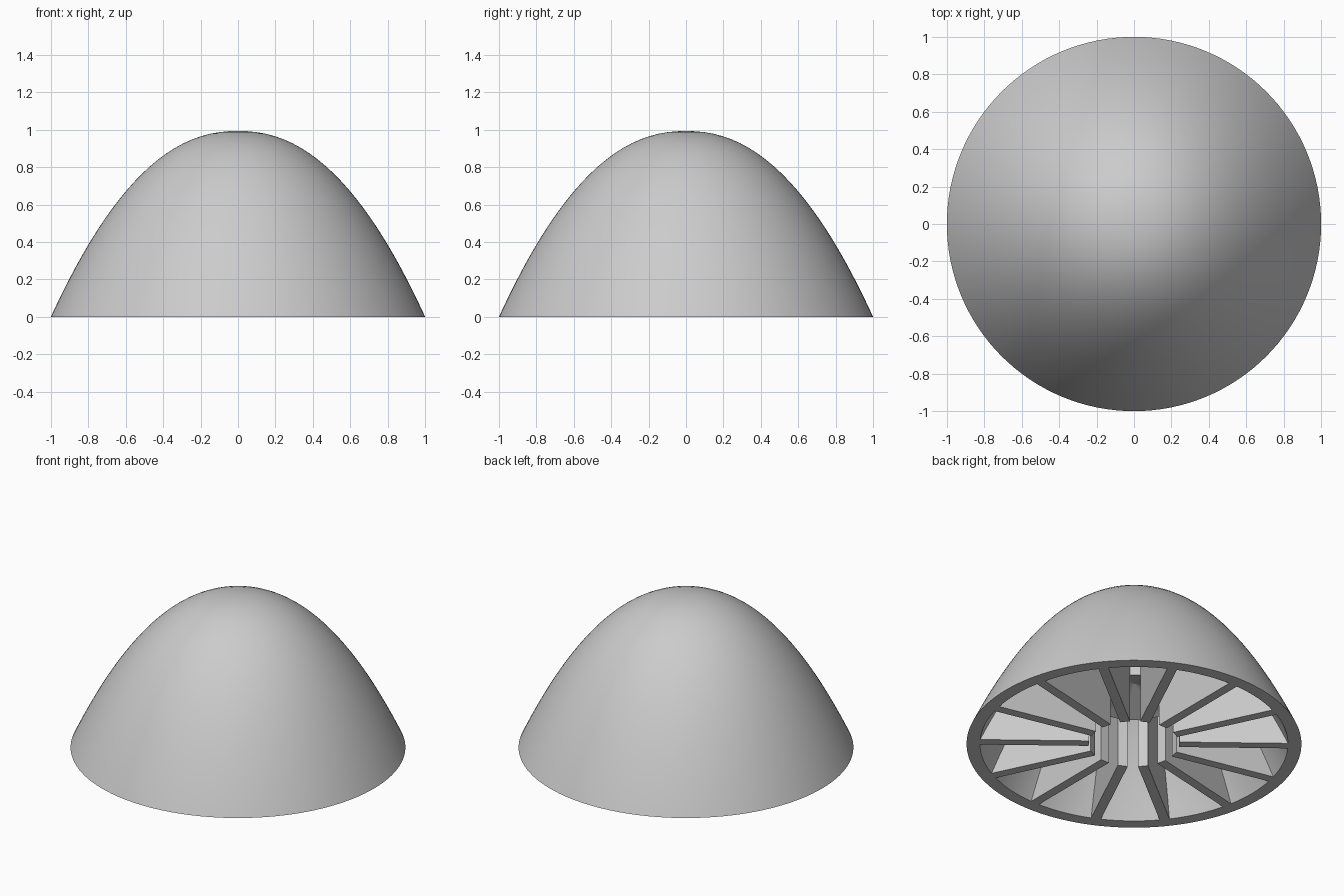
import bpy, bmesh, math
from mathutils import Matrix

cube = bpy.data.objects.get("Cube")
if cube:
    bpy.data.objects.remove(cube, do_unlink=True)

HEIGHT = 0.993
INNER = 0.92        # inner skin relative to the outer skin
RIBS = 14
RIB_START = 0.27
RIB_WIDTH = 0.06
STEP = 2 * math.pi / RIBS

grey = bpy.data.materials.new("light_grey")
grey.use_nodes = True
colour = (0.6, 0.6, 0.6, 1)
grey.diffuse_color = colour
grey.node_tree.nodes["Principled BSDF"].inputs["Base Color"].default_value = colour


def dome_height(r, scale=1.0):
    return scale * HEIGHT * (1 - (r / scale) ** 2.2)


def skin(scale, steps=32):
    """Profile points from the tip down to the base."""
    radii = [scale * math.sin(math.pi / 2 * i / steps) for i in range(steps + 1)]
    return [(r, dome_height(r, scale)) for r in radii]


def turn_profile(profile, sides, start=0.0):
    """Spin an (r, z) profile around the upright axis."""
    bm = bmesh.new()
    verts = [bm.verts.new((r * math.cos(start), r * math.sin(start), z))
             for r, z in profile]
    edges = [bm.edges.new(pair) for pair in zip(verts, verts[1:])]
    bmesh.ops.spin(bm, geom=verts + edges, cent=(0, 0, 0), axis=(0, 0, 1),
                   angle=2 * math.pi, steps=sides, use_merge=True)
    bmesh.ops.remove_doubles(bm, verts=bm.verts, dist=1e-5)
    return bm


def add_object(name, bm, smooth=False):
    bmesh.ops.recalc_face_normals(bm, faces=bm.faces)
    mesh = bpy.data.meshes.new(name)
    bm.to_mesh(mesh)
    bm.free()
    mesh.materials.append(grey)
    obj = bpy.data.objects.new(name, mesh)
    bpy.context.collection.objects.link(obj)
    if smooth:
        bpy.ops.object.select_all(action='DESELECT')
        obj.select_set(True)
        bpy.context.view_layer.objects.active = obj
        bpy.ops.object.shade_smooth_by_angle(angle=math.radians(30))


# Hollow dome: outer skin, flat rim and inner skin in one turned profile
add_object("dome_shell", turn_profile(skin(1.0) + skin(INNER)[::-1], 128), True)

# Central core: raised above the base, with a shallow conical recess below
core = [(0, 0.42), (0.275, 0.32), (0.275, 0.88), (0, 0.94)]
add_object("central_core", turn_profile(core, RIBS, STEP / 2))

# Radial ribs: upright plates from the open centre out into the shell
bm = bmesh.new()
outer = 0.95        # rib ends buried inside the shell wall
steps = 20
radii = [RIB_START + (outer - RIB_START) * i / steps for i in range(steps + 1)]
outline = [(RIB_START, 0)] + [(r, dome_height(r, outer)) for r in radii]
for k in range(RIBS):
    turn = Matrix.Rotation(STEP * (k + 0.5), 3, 'Z')
    verts = [bm.verts.new((r, -RIB_WIDTH / 2, z)) for r, z in outline]
    face = bm.faces.new(verts)
    sweep = bmesh.ops.extrude_face_region(bm, geom=[face])
    moved = [v for v in sweep["geom"] if isinstance(v, bmesh.types.BMVert)]
    bmesh.ops.translate(bm, verts=moved, vec=(0, RIB_WIDTH, 0))
    bmesh.ops.rotate(bm, verts=verts + moved, cent=(0, 0, 0), matrix=turn)
add_object("radial_ribs", bm)
